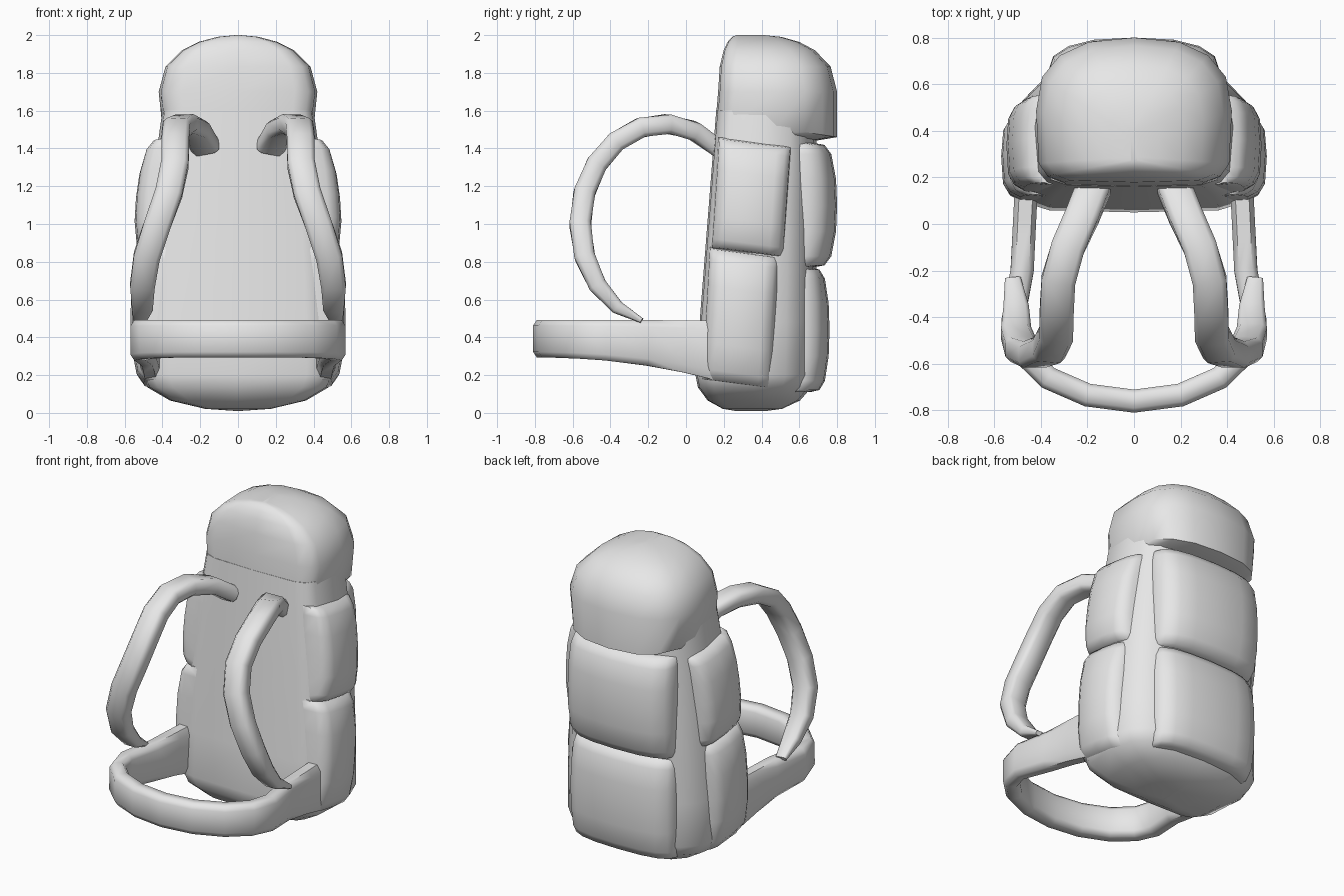
import bpy, bmesh
from math import sin, cos, pi, radians, copysign
from mathutils import Vector

if "Cube" in bpy.data.objects:
    bpy.data.objects.remove(bpy.data.objects["Cube"])

grey = bpy.data.materials.new("light grey fabric")
grey.use_nodes = True
colour = (0.8, 0.8, 0.8, 1)
grey.diffuse_color = colour
grey.node_tree.nodes["Principled BSDF"].inputs["Base Color"].default_value = colour


def skin(name, rings, side=1):
    """Join matching rings of points into a closed, smooth solid."""
    bm = bmesh.new()
    loops = [[bm.verts.new((side * x, y, z)) for x, y, z in ring] for ring in rings]
    for low, high in zip(loops, loops[1:]):
        for i in range(len(low)):
            bm.faces.new((low[i - 1], low[i], high[i], high[i - 1]))
    bm.faces.new(loops[0])
    bm.faces.new(loops[-1])
    bmesh.ops.recalc_face_normals(bm, faces=bm.faces)
    mesh = bpy.data.meshes.new(name)
    bm.to_mesh(mesh)
    bm.free()
    mesh.shade_smooth()
    mesh.set_sharp_from_angle(angle=radians(60))
    mesh.materials.append(grey)
    bpy.context.collection.objects.link(bpy.data.objects.new(name, mesh))


def power(value, exponent):
    return copysign(abs(value) ** exponent, value)


def section(z, width, front, back, front_round, back_round, centre=0, drop=0):
    """Horizontal superellipse with its own roundness at front and back."""
    middle, depth = (front + back) / 2, (back - front) / 2
    ring = []
    for i in range(16):
        angle = i * pi / 8
        roundness = back_round if i < 8 else front_round
        across = power(cos(angle), roundness)
        along = power(sin(angle), roundness)
        ring.append((centre + width * across, middle + depth * along,
                     z - drop * (along + 1) / 2))
    return ring


def puffed(bottom, top):
    """Heights of a stuffed pocket, each with its fullness and its sine."""
    for degrees in (-88, -75, -55, -25, 0, 25, 55, 75, 88):
        rise = sin(radians(degrees))
        fullness = cos(radians(degrees)) ** 0.3
        yield (bottom + top + (top - bottom) * rise) / 2, fullness, rise


def band(name, path, axis, side=1):
    """Padded strap along a path of centre, half width and half thickness."""
    rings = []
    for i, (centre, half_width, half_thick) in enumerate(path):
        ahead = path[min(i + 1, len(path) - 1)][0]
        tangent = (ahead - path[max(i - 1, 0)][0]).normalized()
        across = (axis - tangent * axis.dot(tangent)).normalized()
        outward = tangent.cross(across)
        rings.append([centre + across * half_width * power(cos(a), 0.4)
                      + outward * half_thick * power(sin(a), 0.6)
                      for a in (pi / 8 + k * pi / 4 for k in range(8))])
    skin(name, rings, side)


# Main sack: a bowl-shaped base, then walls that narrow upwards
sack = []
for degrees in (89, 70, 45, 20):
    c, s = cos(radians(degrees)), sin(radians(degrees))
    sack.append(section(0.2 - 0.19 * s, 0.51 * c, 0.27 - 0.22 * c, 0.42 + 0.26 * c, 0.35, 0.75))
for step in range(6):
    t = step / 5
    sack.append(section(0.2 + 1.4 * t, 0.51 - 0.11 * t * t, 0.05 + 0.11 * t, 0.69, 0.35, 0.75))
skin("main_sack", sack)

# Lid: flush with the front panel, with a slanted rim overhanging at the back
lid = [section(1.52, 0.39, 0.16, 0.68, 0.35, 0.8, drop=0.08),
       section(1.56, 0.4, 0.158, 0.8, 0.35, 0.8, drop=0.1)]
for degrees in (0, 24, 45, 60, 75, 88):
    c, s = cos(radians(degrees)), sin(radians(degrees))
    lid.append(section(1.7 + 0.3 * s ** 0.9, 0.42 * c, 0.27 - 0.1 * c, 0.4 + 0.4 * c, 0.35, 0.8))
skin("lid", lid)

# Back pockets, curved like the back of the lid
for name, bottom, top, puff in (("lower_back_pocket", 0.11, 0.77, 0.16),
                                ("middle_back_pocket", 0.77, 1.43, 0.2)):
    skin(name, [section(z, 0.32 + 0.05 * full, 0.5, 0.6 + puff * full, 0.3, 0.8)
                for z, full, rise in puffed(bottom, top)])

# Matching parts on both sides
for label, side in (("left", 1), ("right", -1)):
    # Side pockets, embedded in the flanks of the sack behind the front panel
    for name, bottom, top, front, back, reach, lean in (
            ("lower_side_pocket", 0.17, 0.88, 0.1, 0.48, 0.21, 0),
            ("upper_side_pocket", 0.87, 1.46, 0.15, 0.54, 0.18, 0.03)):
        skin(f"{label}_{name}",
             [section(z, reach * full - lean * rise, front + 0.02 * rise, back + 0.02 * rise,
                      0.5, 0.55, centre=0.36, drop=0.05)
              for z, full, rise in puffed(bottom, top)], side)

    # Shoulder strap: an arc forward from the back panel down to the belt
    strap = []
    for step in range(12):
        t = step / 11
        angle = radians(50 + 205 * t)
        centre = Vector((0.17 + 0.35 * t + 0.06 * sin(2 * pi * t) ** 2,
                         0.44 * cos(angle) - 0.12, 1 + 0.53 * sin(angle)))
        strap.append((centre, 0.075 - 0.04 * t ** 8,
                      (0.05 + 0.02 * t) * (1 - 0.8 * t ** 6)))
    band(f"{label}_shoulder_strap", strap, Vector((1, 0, 0)), side)

# Hip belt: straight sides joined by a rounded front, deepening towards the sack
outline = [(0.46, 0.2), (0.47, 0), (0.48, -0.2)]
for step in range(9):
    angle = step * pi / 8
    outline.append((0.52 * cos(angle), -0.42 - 0.34 * sin(angle)))
outline += [(-x, y) for x, y in outline[2::-1]]
belt = []
for x, y in outline:
    underside = 0.29 - 0.14 * (y + 0.76) ** 2
    belt.append((Vector((x, y, (0.495 + underside) / 2)), (0.495 - underside) / 2, 0.052))
band("hip_belt", belt, Vector((0, 0, 1)))
